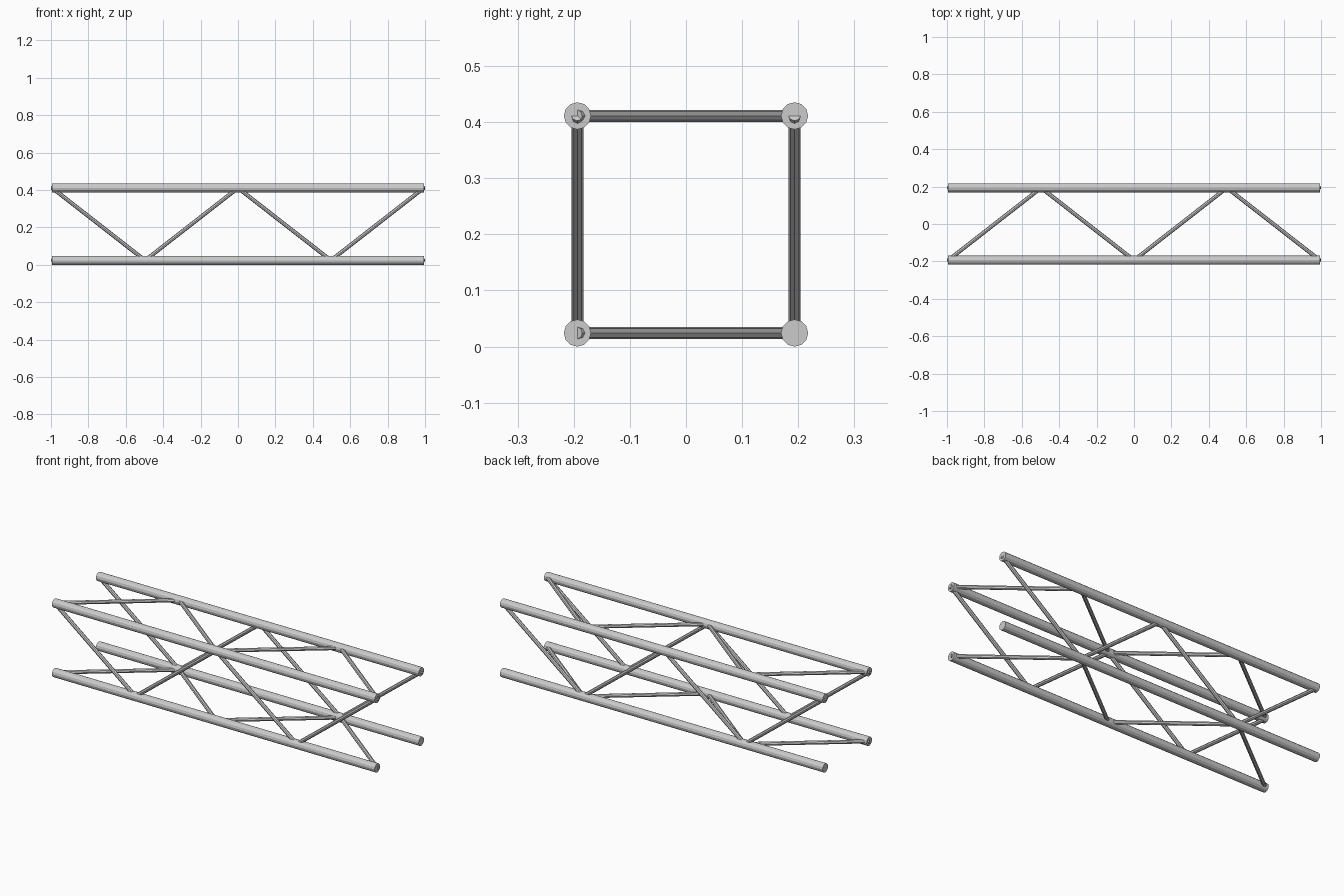
import bpy
from mathutils import Vector, Matrix

if "Cube" in bpy.data.objects:
    bpy.data.objects.remove(bpy.data.objects["Cube"])

HALF_LEN = 0.9935          # chord half length
HALF_W = 0.1935            # chord axis offset from truss centre
R_CHORD, R_BRACE = 0.0242, 0.0108
Z_MID = HALF_W + R_CHORD


def tube(name, a, b, radius, sides, side_axis):
    """Faceted rod from a to b; side_axis orients its cross-section."""
    a, b = Vector(a), Vector(b)
    d = (b - a).normalized()
    u = Vector(side_axis)
    v = d.cross(u)
    bpy.ops.mesh.primitive_cylinder_add(vertices=sides, radius=radius, depth=(b - a).length)
    ob = bpy.context.object
    ob.name = name
    rot = Matrix((u, v, d)).transposed().to_4x4()
    ob.data.transform(Matrix.Translation((a + b) / 2) @ rot)
    return ob


# Four main chords
for sy, side in ((-1, "front"), (1, "back")):
    for sz, level in ((-1, "lower"), (1, "upper")):
        y, z = sy * HALF_W, Z_MID + sz * HALF_W
        tube(f"{side}_{level}_chord", (-HALF_LEN, y, z), (HALF_LEN, y, z),
             R_CHORD, 12, (0, 1, 0))

# Zigzag bracing on all four faces
xs = [-HALF_LEN + i * HALF_LEN / 2 for i in range(5)]
for i in range(4):
    s0, s1 = (1, -1) if i % 2 == 0 else (-1, 1)
    for s, side, level in ((-1, "front", "bottom"), (1, "back", "top")):
        # upright faces start at the upper chord
        tube(f"{side}_brace_{i + 1}",
             (xs[i], s * HALF_W, Z_MID + s0 * HALF_W),
             (xs[i + 1], s * HALF_W, Z_MID + s1 * HALF_W), R_BRACE, 8, (0, 1, 0))
        # level faces start at the front chord
        tube(f"{level}_brace_{i + 1}",
             (xs[i], -s0 * HALF_W, Z_MID + s * HALF_W),
             (xs[i + 1], -s1 * HALF_W, Z_MID + s * HALF_W), R_BRACE, 8, (0, 0, 1))
